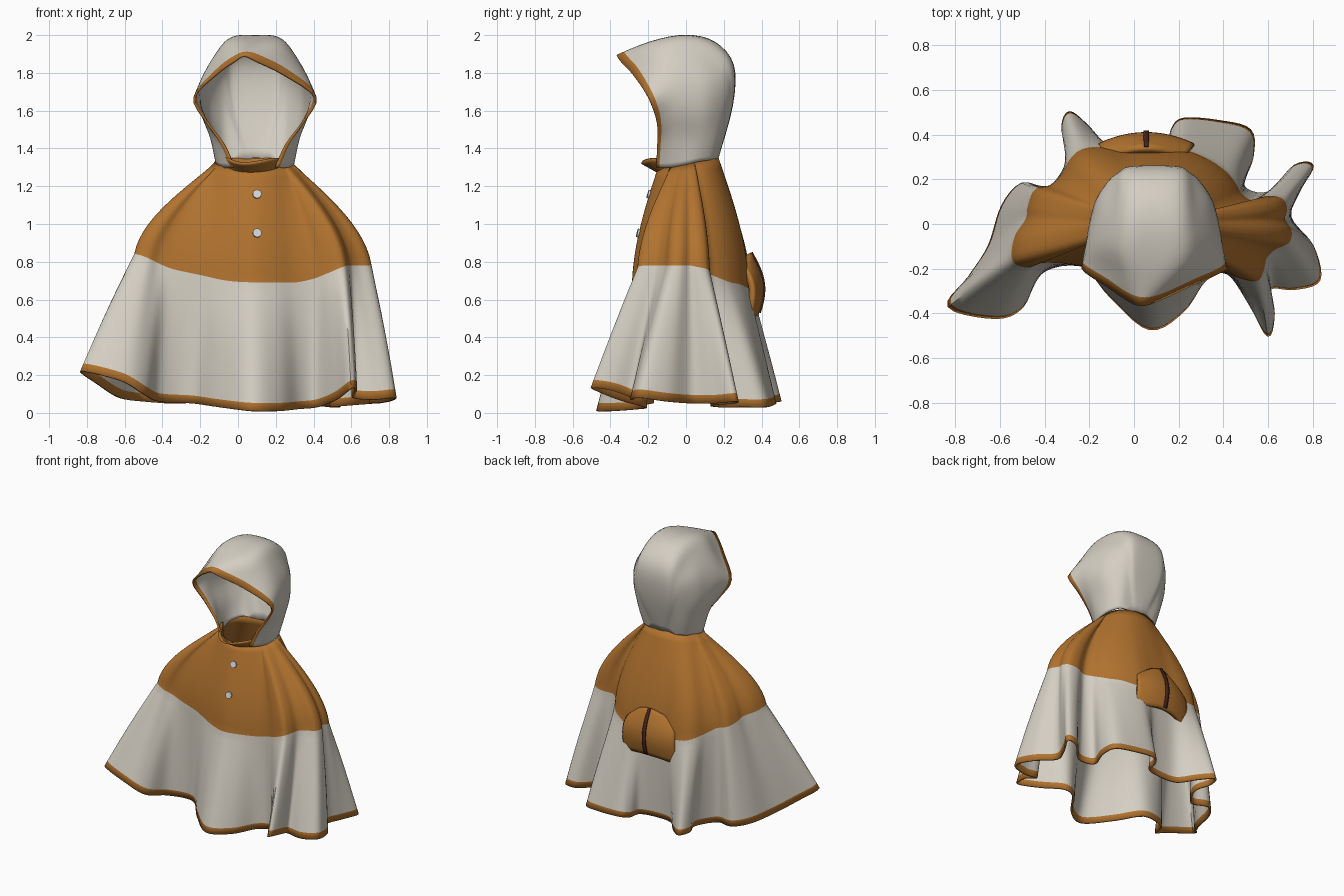
import bpy, bmesh, math
from mathutils import Vector
from mathutils.bvhtree import BVHTree

if "Cube" in bpy.data.objects:
    bpy.data.objects.remove(bpy.data.objects["Cube"])


def material(name, rgb):
    m = bpy.data.materials.new(name)
    m.diffuse_color = (*rgb, 1)
    m.use_nodes = True
    m.node_tree.nodes["Principled BSDF"].inputs["Base Color"].default_value = m.diffuse_color
    return m


GREY = material("pale grey cloth", (0.66, 0.62, 0.54))
BROWN = material("tan brown cloth", (0.44, 0.17, 0.028))
DARK = material("dark brown zip", (0.06, 0.018, 0.012))
WHITE = material("white button", (0.66, 0.68, 0.68))


def spline(pts, u, closed=False):
    """Catmull-Rom point at u, measured in control points."""
    n = len(pts)
    i = math.floor(u) if closed else min(int(u), n - 2)
    f = u - i

    def p(k):
        return Vector(pts[k % n] if closed else pts[max(0, min(n - 1, k))])
    a, b, c, d = p(i - 1), p(i), p(i + 1), p(i + 2)
    return b + 0.5 * f * (c - a + f * (2 * a - 5 * b + 4 * c - d + f * (3 * (b - c) + d - a)))


def cloth(name, rows, mats, rule, closed=False, thick=0.012, offset=0, angle=50):
    """Skin a grid of points, colour each row and column by a rule, give it thickness."""
    bm = bmesh.new()
    vs = [[bm.verts.new(p) for p in r] for r in rows]
    n = len(rows[0])
    for j in range(len(rows) - 1):
        for i in range(n if closed else n - 1):
            k = (i + 1) % n
            f = bm.faces.new((vs[j][i], vs[j + 1][i], vs[j + 1][k], vs[j][k]))
            f.material_index = rule(j, i)
    bmesh.ops.recalc_face_normals(bm, faces=bm.faces)
    tree = BVHTree.FromBMesh(bm)
    me = bpy.data.meshes.new(name)
    bm.to_mesh(me)
    bm.free()
    ob = bpy.data.objects.new(name, me)
    bpy.context.collection.objects.link(ob)
    for m in mats:
        me.materials.append(m)
    bpy.context.view_layer.objects.active = ob
    ob.select_set(True)
    bpy.ops.object.shade_smooth_by_angle(angle=math.radians(angle))
    ob.select_set(False)
    s = ob.modifiers.new("thickness", "SOLIDIFY")
    s.thickness, s.offset = thick, offset
    return tree


# Cape: hem and yoke seam share the same order, from the left tip past the front
hem = [(-.83, -.37, .22), (-.62, -.42, .17), (-.5, -.37, .1), (-.42, -.22, .06),
       (-.24, -.18, .05), (-.1, -.33, .03), (.07, -.47, .01), (.22, -.39, .01),
       (.32, -.25, .02), (.42, -.22, .03), (.52, -.36, .07), (.6, -.5, .13),
       (.625, -.4, .12), (.61, -.29, .08), (.72, -.29, .07), (.83, -.25, .08),
       (.8, -.1, .06), (.7, .03, .05), (.74, .15, .05), (.8, .26, .06),
       (.72, .26, .05), (.6, .14, .04), (.49, .17, .03), (.53, .3, .03),
       (.52, .42, .03), (.38, .46, .04), (.22, .47, .05), (.17, .42, .04),
       (.15, .34, .04), (.05, .31, .04), (-.1, .32, .04), (-.2, .43, .05),
       (-.29, .5, .06), (-.32, .42, .06), (-.28, .3, .05), (-.37, .16, .05),
       (-.5, .18, .06), (-.59, .08, .07), (-.65, -.1, .09), (-.74, -.24, .15)]
yoke = [(-.54, -.16, .84), (-.48, -.19, .82), (-.42, -.17, .79), (-.34, -.17, .76),
        (-.2, -.19, .73), (-.06, -.24, .7), (.07, -.28, .69), (.19, -.26, .69),
        (.3, -.22, .69), (.4, -.21, .71), (.48, -.24, .74), (.55, -.25, .77),
        (.575, -.21, .78), (.59, -.15, .78), (.63, -.11, .78), (.69, -.08, .78),
        (.7, -.03, .78), (.67, .02, .78), (.68, .07, .77), (.66, .11, .76),
        (.6, .12, .75), (.53, .1, .74), (.48, .13, .73), (.45, .18, .71),
        (.41, .23, .69), (.34, .28, .68), (.25, .32, .66), (.18, .33, .66),
        (.11, .33, .66), (.04, .33, .66), (-.05, .33, .66), (-.15, .34, .67),
        (-.23, .33, .68), (-.28, .29, .7), (-.32, .22, .72), (-.37, .17, .75),
        (-.44, .15, .77), (-.47, .08, .79), (-.48, .02, .81), (-.53, -.06, .83)]


def neck(a, grow=0.0):
    y = 0.01 + (0.155 + grow) * math.sin(a)
    return Vector((0.08 + (0.2 + grow) * math.cos(a), y, 1.32 + 0.2 * y))


SUB = 5
us = [i / SUB for i in range(len(hem) * SUB)]
hem_ring = [spline(hem, u, True) for u in us]
yoke_ring = [spline(yoke, u, True) for u in us]
neck_ring = [neck(math.atan2(p.y - 0.02, p.x - 0.08)) for p in yoke_ring]
rows = []
for k in range(13):
    t = k / 12
    f = 0.8 * math.sin(t * math.pi / 2) + 0.2 * t
    ring = []
    for a, b in zip(neck_ring, yoke_ring):
        p = a.lerp(b, f)
        p.z = a.z + (b.z - a.z) * t
        ring.append(p)
    rows.append(ring)
for t in [.08, .17, .26, .35, .45, .55, .65, .75, .85, .938, 1]:
    rows.append([a.lerp(b, t) + (a - Vector((.08, 0, a.z))) * 0.012 * math.sin(math.pi * t)
                 for a, b in zip(yoke_ring, hem_ring)])
last = len(rows) - 2
cape = cloth("cape", rows, [GREY, BROWN],
             lambda j, i: 1 if j < 12 or j == last else 0, closed=True)

# Hood: half arches from opening to back, each from neck to crown as (half width, y, z)
arches = [
    [(.11, -.155, 1.3), (.165, -.15, 1.42), (.255, -.155, 1.54), (.32, -.2, 1.67),
     (.18, -.28, 1.79), (.06, -.345, 1.86), (0, -.365, 1.89)],
    [(.17, -.08, 1.3), (.22, -.07, 1.45), (.285, -.06, 1.6), (.29, -.09, 1.74),
     (.2, -.13, 1.89), (.12, -.17, 1.955), (0, -.19, 1.96)],
    [(.2, 0, 1.315), (.23, 0, 1.45), (.275, .03, 1.6), (.265, .02, 1.76),
     (.19, 0, 1.91), (.12, 0, 1.985), (0, 0, 1.995)],
    [(.195, .06, 1.33), (.22, .08, 1.45), (.25, .11, 1.6), (.24, .12, 1.75),
     (.18, .13, 1.86), (.12, .15, 1.94), (0, .15, 1.96)],
    [(.165, .12, 1.34), (.19, .14, 1.45), (.2, .17, 1.58), (.19, .2, 1.7),
     (.16, .22, 1.78), (.115, .243, 1.83), (0, .248, 1.84)],
    [(.14, .14, 1.345), (.15, .165, 1.43), (.15, .19, 1.52), (.14, .21, 1.58),
     (.125, .225, 1.6), (.1, .238, 1.62), (0, .243, 1.63)],
    [(.11 - .018 * k, .15 + .0025 * k, 1.345) for k in range(7)]]
full = [[(-w, y, z) for w, y, z in a] + a[-2::-1] for a in arches]
hood_rows = []
for v in [0, .3, .5, .75] + [1 + k / 4 for k in range(21)]:
    arch = [spline([a[c] for a in full], v) for c in range(13)]
    row = [spline(arch, k / 4) for k in range(49)]
    for p in row:
        p.x += 0.09 - 0.35 * max(0, -0.2 - p.y)
    hood_rows.append(row)
cloth("hood", hood_rows, [GREY, BROWN], lambda j, i: 1 if j == 0 else 0)

# Collar flap that closes the bottom of the hood opening
flap = []
for k in range(6):
    t = k / 5
    row = []
    for i in range(25):
        s = i / 24
        a = math.radians(205 + 130 * s)
        p = neck(a, -0.01 + 0.1 * t * math.sin(math.pi * s) ** 2)
        p.z += 0.055 * t - 0.025 * (1 - t) + 0.008 * math.sin(12 * s) * t
        row.append(p)
    flap.append(row)
cloth("collar_flap", flap, [BROWN], lambda j, i: 0)


# Back pocket with a zip down its middle
def pocket_point(u, v, out=0.0):
    half = 0.215 - 0.06 * v ** 5
    z = 0.52 + 0.33 * v - 0.07 * u * u * v ** 3 - 0.035 * u * u * (1 - v)
    y = 0.385 - 0.04 * v + 0.045 * math.sin(math.pi * v) - 0.05 * u * u
    return Vector((0.055 + half * u, y + out, z))


cloth("back_pocket", [[pocket_point(i / 10, j / 12) for i in range(-10, 11)] for j in range(13)],
      [BROWN], lambda j, i: 0, thick=0.03, offset=-1)
cloth("pocket_zip", [[pocket_point(u, 0.03 + 0.97 * j / 12, 0.004) for u in (-.06, .06)]
                     for j in range(13)], [DARK], lambda j, i: 0, thick=0.009)

# Front buttons, set on the cape surface
for n, z in enumerate((1.155, 0.95)):
    hit, normal, _, _ = cape.ray_cast(Vector((0.1, -2, z)), Vector((0, 1, 0)))
    if normal.y > 0:
        normal = -normal
    bpy.ops.mesh.primitive_cylinder_add(vertices=20, radius=0.023, depth=0.014,
                                        location=hit + normal * 0.009)
    b = bpy.context.object
    b.name = f"button_{n + 1}"
    b.rotation_euler = normal.to_track_quat('Z', 'Y').to_euler()
    b.data.materials.append(WHITE)
    bpy.ops.object.shade_smooth_by_angle(angle=math.radians(40))
    b.select_set(False)
